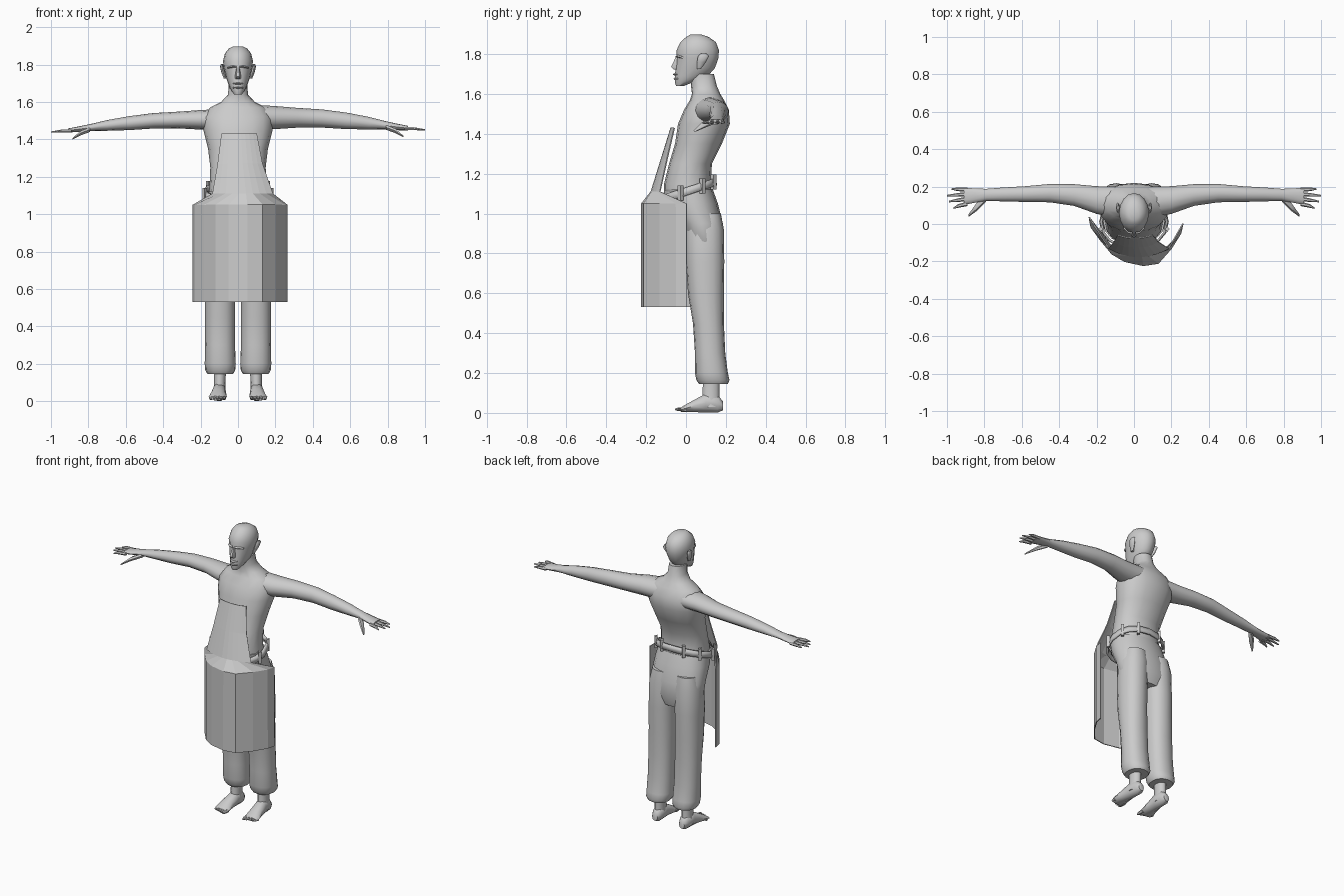
import bpy
import bmesh
from math import cos, sin, pi, radians, copysign

default_cube = bpy.data.objects.get("Cube")
if default_cube:
    bpy.data.objects.remove(default_cube, do_unlink=True)

GREY = (0.6, 0.6, 0.6, 1.0)
material = bpy.data.materials.new("plain grey")
material.use_nodes = True
material.diffuse_color = GREY
material.node_tree.nodes["Principled BSDF"].inputs["Base Color"].default_value = GREY
parts = []


def finish(name, bm):
    """Turn a bmesh into a named, coloured object."""
    mesh = bpy.data.meshes.new(name)
    bm.to_mesh(mesh)
    bm.free()
    mesh.materials.append(material)
    obj = bpy.data.objects.new(name, mesh)
    bpy.context.collection.objects.link(obj)
    parts.append(obj)
    return obj


def grid_faces(bm, rows, closed):
    for low, high in zip(rows, rows[1:]):
        count = len(low)
        for i in range(count if closed else count - 1):
            j = (i + 1) % count
            bm.faces.new((low[i], low[j], high[j], high[i]))


def loft(name, axis, rings, sides=16, square=1.0, tilt=0.0, caps=True):
    """Rings are (position on axis, centre, half width, low, high)."""
    bm = bmesh.new()
    rows = []
    for pos, centre, half, low, high in rings:
        row = []
        for i in range(sides):
            angle = 2 * pi * i / sides
            c, s = cos(angle), sin(angle)
            u = centre + half * copysign(abs(c) ** square, c)
            v = (low + high) / 2 + (high - low) / 2 * copysign(abs(s) ** square, s)
            point = {"x": (pos, u, v), "y": (u, pos, v), "z": (u, v, pos)}[axis]
            x, y, z = point
            row.append(bm.verts.new((x, y, z + tilt * y)))
        rows.append(row)
    grid_faces(bm, rows, True)
    if caps:
        bm.faces.new(rows[0])
        bm.faces.new(rows[-1])
    bmesh.ops.recalc_face_normals(bm, faces=bm.faces)
    return finish(name, bm)


def thicken(obj, amount):
    modifier = obj.modifiers.new("thickness", "SOLIDIFY")
    modifier.thickness = amount
    modifier.offset = 0


# Torso and neck, leaning forward at the belly
loft("torso", "z", [
    (1.06, 0, .16, -.11, .15), (1.15, 0, .152, -.11, .125),
    (1.25, 0, .148, -.085, .13), (1.35, 0, .16, -.055, .18),
    (1.45, 0, .185, -.04, .22), (1.52, 0, .185, -.01, .215),
    (1.57, 0, .15, .02, .19), (1.6, 0, .09, .03, .172),
    (1.64, 0, .053, .025, .155), (1.7, 0, .05, .02, .14)], square=.9)

# Head with a narrow jaw and flattened crown
loft("head", "z", [
    (1.64, 0, .02, -.05, -.01), (1.66, 0, .036, -.056, .04),
    (1.69, 0, .05, -.056, .11), (1.73, 0, .064, -.052, .145),
    (1.78, 0, .076, -.046, .163), (1.82, 0, .08, -.047, .165),
    (1.86, 0, .07, -.028, .15), (1.885, 0, .05, 0, .115),
    (1.897, 0, .026, .02, .08)])

# Facial relief
loft("nose", "z", [
    (1.785, 0, .008, -.053, -.03), (1.735, 0, .017, -.078, -.03),
    (1.722, 0, .014, -.064, -.03)], sides=6)
for name, z, depth in (("upper_lip", 1.698, .067), ("lower_lip", 1.676, .063)):
    loft(name, "x", [(-.026, -.035, .012, z - .004, z + .004),
                     (0, -.04, depth - .04, z - .008, z + .008),
                     (.026, -.035, .012, z - .004, z + .004)], sides=8)

# Hips and the sloping waistband
loft("trouser_hips", "z", [
    (1.12, 0, .165, -.11, .135), (1.05, 0, .175, -.09, .16),
    (.95, 0, .18, -.03, .185), (.86, 0, .178, 0, .19),
    (.79, 0, .13, .04, .17)], square=.9)
band = loft("waistband", "z", [
    (1.09, 0, .18, -.125, .15), (1.13, 0, .174, -.125, .145)],
    square=.9, tilt=.33, caps=False)
thicken(band, .012)

for side, label, slim, drop in ((1, "left", 1.0, 0), (-1, "right", .85, .012)):
    # Ear and brow
    loft(label + "_ear", "z", [
        (1.725, side * .068, .008, .055, .075), (1.76, side * .08, .01, .055, .1),
        (1.79, side * .087, .009, .06, .115), (1.803, side * .085, .006, .075, .1)], sides=8)
    loft(label + "_brow", "x", [
        (side * .008, -.042, .012, 1.783, 1.793), (side * .03, -.035, .016, 1.782, 1.796),
        (side * .055, -.015, .012, 1.778, 1.788)], sides=6)

    # Arm, slimmer on one side
    arm = [(.08, .115, .085, 1.45, 1.585), (.2, .128, .074, 1.455, 1.578),
           (.32, .155, .058, 1.463, 1.568), (.45, .165, .049, 1.463, 1.56),
           (.58, .16, .042, 1.455, 1.543), (.7, .158, .037, 1.453, 1.52),
           (.79, .156, .032, 1.453, 1.497), (.85, .152, .038, 1.449, 1.484),
           (.91, .148, .046, 1.447, 1.472)]
    rings = []
    for x, y, half, low, high in arm:
        mid, reach = (low + high) / 2 - drop, (high - low) / 2 * slim
        rings.append((side * x, y, half, mid - reach, mid + reach))
    loft(label + "_arm", "x", rings, sides=12)

    # Spread fingers and thumb
    fingers = {"index": (.108, .085, .965), "middle": (.135, .12, .99),
               "ring": (.16, .152, 1.0), "little": (.184, .187, .975)}
    for name, (root, tip, end) in fingers.items():
        z = 1.458 - drop
        loft(label + "_" + name + "_finger", "x", [
            (side * .89, root, .012, z - .01, z + .01),
            (side * .94, (root + tip) / 2, .01, z - .01, z + .008),
            (side * end, tip, .004, z - .01, z - .003)], sides=6)
    loft(label + "_thumb", "x", [
        (side * .79, .14, .02, 1.45 - drop, 1.48 - drop),
        (side * .84, .092, .022, 1.432 - drop, 1.46 - drop),
        (side * .885, .045, .007, 1.41 - drop, 1.42 - drop)], sides=6)

    # Loose trouser leg, gathered at the hem
    loft(label + "_trouser_leg", "z", [
        (1.0, side * .085, .07, .03, .175), (.92, side * .09, .085, 0, .19),
        (.76, side * .095, .083, 0, .192), (.6, side * .096, .081, .01, .19),
        (.45, side * .096, .081, .035, .19), (.3, side * .096, .08, .045, .197),
        (.2, side * .095, .083, .045, .21), (.165, side * .095, .08, .052, .218),
        (.145, side * .095, .068, .065, .21)], square=.9)

    # Bare ankle, foot and toes
    loft(label + "_ankle", "z", [
        (.03, side * .1, .035, .075, .175), (.09, side * .098, .03, .08, .17),
        (.2, side * .096, .034, .085, .17)], sides=10)
    loft(label + "_foot", "y", [
        (.185, side * .098, .02, .012, .06), (.16, side * .098, .034, 0, .09),
        (.1, side * .1, .036, 0, .1), (.04, side * .105, .043, .002, .066),
        (0, side * .108, .049, .003, .044), (-.025, side * .11, .045, .005, .028)], sides=10)
    for i in range(5):
        x = side * (.073 + .018 * i)
        tip = -.055 + .007 * i
        loft(label + "_toe_" + str(i + 1), "y", [
            (0, x, .01, .004, .03), (tip + .015, x, .01, .008, .028),
            (tip, x, .005, .013, .022)], sides=6)

    # Belt loops on the waistband
    for y, x in ((-.03, .178), (.08, .16), (.135, .08)):
        z = 1.115 + .33 * y
        loft(label + "_belt_loop", "z", [
            (z - .04, side * x, .012, y - .012, y + .018),
            (z + .035, side * x, .012, y - .012, y + .018)], sides=4)

# Apron: narrow bib flaring over a stiff, open-backed skirt
skirt = [(-.24, .037), (-.23, -.016), (-.18, -.085), (-.118, -.16), (-.05, -.2),
         (.05, -.222), (.13, -.21), (.2, -.13), (.25, -.05), (.262, .003)]
bib = [(1.43, -.088, .1, -.075, -.058), (1.27, -.108, .13, -.125, -.095),
       (1.11, -.135, .185, -.175, -.13)]
bm = bmesh.new()
rows = []
for z, left, right, middle, edge in bib:
    row = []
    for i in range(len(skirt)):
        t = i / (len(skirt) - 1)
        bulge = 1 - (2 * t - 1) ** 2
        row.append(bm.verts.new((left + (right - left) * t, edge + (middle - edge) * bulge, z)))
    rows.append(row)
for z in (1.05, .53):
    rows.append([bm.verts.new((x, y, z)) for x, y in skirt])
grid_faces(bm, rows, False)
bmesh.ops.recalc_face_normals(bm, faces=bm.faces)
apron = finish("apron", bm)
thicken(apron, .006)

# Smooth the body, keep the apron panels flat
bpy.ops.object.select_all(action="DESELECT")
for obj in parts:
    if obj is not apron:
        obj.select_set(True)
        bpy.context.view_layer.objects.active = obj
bpy.ops.object.shade_smooth_by_angle(angle=radians(50))
